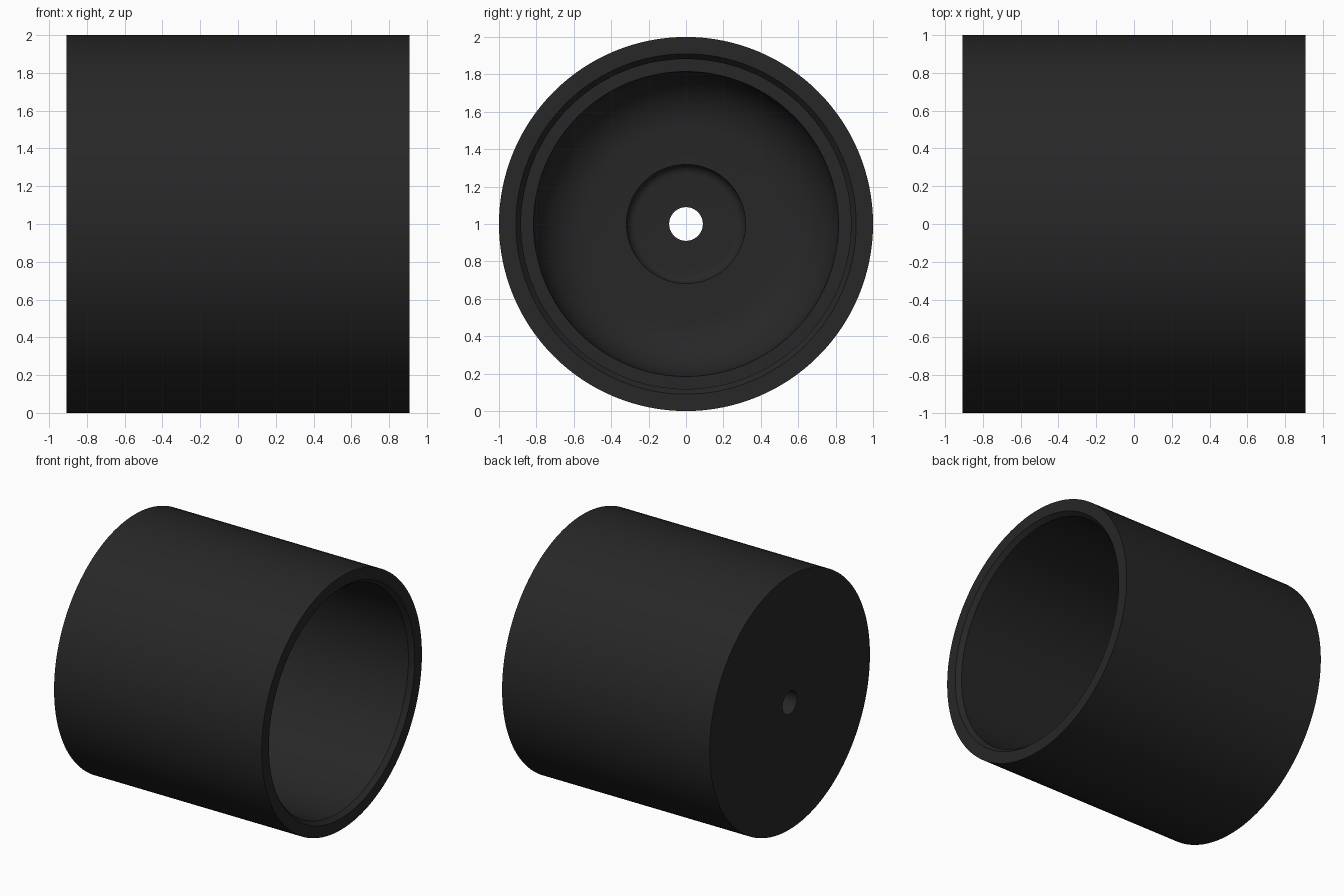
import bpy, bmesh, math

if "Cube" in bpy.data.objects:
    bpy.data.objects.remove(bpy.data.objects["Cube"])

SEGMENTS = 128
HALF = 0.907          # half length along x


def arc(cx, cr, rad, a0, a1, n):
    """Points (x, r) on a circular fillet."""
    pts = []
    for i in range(n + 1):
        a = math.radians(a0 + (a1 - a0) * i / n)
        pts.append((cx + rad * math.cos(a), cr + rad * math.sin(a)))
    return pts


def lathe(name, profile, mat):
    """Revolve a closed (x, r) profile about the x axis."""
    bm = bmesh.new()
    rings = []
    for x, r in profile:
        ring = []
        for s in range(SEGMENTS):
            t = 2 * math.pi * s / SEGMENTS
            ring.append(bm.verts.new((x, r * math.cos(t), 1 + r * math.sin(t))))
        rings.append(ring)
    for i, a in enumerate(rings):
        b = rings[(i + 1) % len(rings)]
        for s in range(SEGMENTS):
            n = (s + 1) % SEGMENTS
            bm.faces.new((a[s], a[n], b[n], b[s]))
    bmesh.ops.recalc_face_normals(bm, faces=bm.faces)
    mesh = bpy.data.meshes.new(name)
    bm.to_mesh(mesh)
    bm.free()
    mesh.materials.append(mat)
    ob = bpy.data.objects.new(name, mesh)
    bpy.context.collection.objects.link(ob)
    bpy.context.view_layer.objects.active = ob
    ob.select_set(True)
    bpy.ops.object.shade_smooth_by_angle(angle=math.radians(25))
    return ob


black = bpy.data.materials.new("matte_black")
black.diffuse_color = (0.02, 0.02, 0.02, 1)
black.use_nodes = True
black.node_tree.nodes["Principled BSDF"].inputs["Base Color"].default_value = black.diffuse_color

LEDGE, FLOOR, RECESS = -0.33, -0.635, -0.75

profile = [(-HALF, 0.09), (-HALF, 1.0), (HALF, 1.0)]        # back face and outer wall
profile += [(HALF, 0.91), (HALF - 0.035, 0.882)]            # rim and mouth chamfer
profile += [(LEDGE, 0.882)]                                 # bore down to the ledge
profile += arc(FLOOR + 0.305, 0.51, 0.305, 90, 180, 12)     # rounded bowl to the floor
profile += [(FLOOR, 0.318)]                                 # floor
profile += arc(RECESS + 0.05, 0.268, 0.05, 90, 180, 6)      # hub recess with fillet
profile += [(RECESS, 0.09)]                                 # axle hole closes the loop

lathe("hollow_drum", profile, black)
